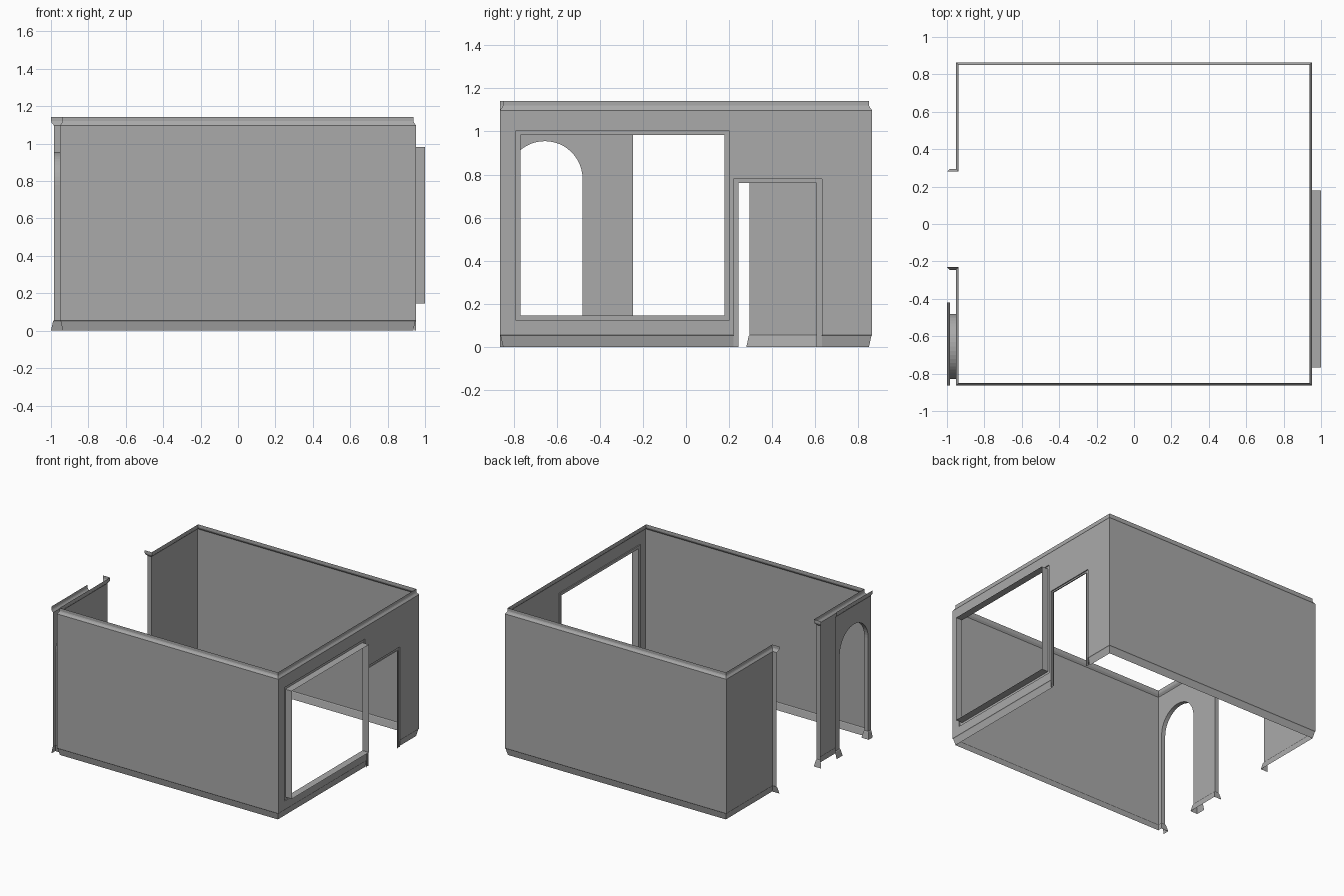
import bpy, bmesh, math
from mathutils import Vector

cube = bpy.data.objects.get("Cube")
if cube:
    bpy.data.objects.remove(cube, do_unlink=True)

grey = bpy.data.materials.new("plaster_grey")
grey.use_nodes = True
COLOUR = (0.4, 0.4, 0.4, 1)
grey.diffuse_color = COLOUR
grey.node_tree.nodes["Principled BSDF"].inputs["Base Color"].default_value = COLOUR

X, Y = 0.952, 0.864          # half size of the room
OUT = -0.985                 # outer plane of the openings on the -x side
BASE, TOP = 0.055, 1.098     # where the mouldings meet the wall
GAP_A, GAP_B = -0.245, 0.295  # wide gap in the -x wall
ARCH_A, ARCH_B = -0.83, -0.48
ARCH_END = -0.42


def make(name, polys):
    """One object from a list of polygons, welded."""
    bm = bmesh.new()
    for poly in polys:
        bm.faces.new([bm.verts.new(p) for p in poly])
    bmesh.ops.remove_doubles(bm, verts=bm.verts, dist=0.0002)
    me = bpy.data.meshes.new(name)
    bm.to_mesh(me)
    bm.free()
    me.materials.append(grey)
    ob = bpy.data.objects.new(name, me)
    bpy.context.collection.objects.link(ob)
    return ob


def loft(name, rings, closed=False):
    """Quads between successive rings of points."""
    n = len(rings[0])
    polys = []
    for a, b in zip(rings, rings[1:]):
        for i in range(n if closed else n - 1):
            j = (i + 1) % n
            polys.append((a[i], a[j], b[j], b[i]))
    return make(name, polys)


def offset(path, d):
    """Move a plan path to its left by d with mitred corners."""
    pts = [Vector(p) for p in path]
    dirs = [(b - a).normalized() for a, b in zip(pts, pts[1:])]
    sides = [Vector((-v.y, v.x)) for v in dirs]
    out = []
    for i, p in enumerate(pts):
        a, b = sides[max(i - 1, 0)], sides[min(i, len(sides) - 1)]
        out.append(p + (a + b) * d / (1 + a.dot(b)))
    return out


def sweep(name, path, profile, head=0, tail=0):
    """Sweep (offset, height) points along a path; head/tail points only shape the mitre."""
    rings = []
    for d, z in profile:
        ring = offset(path, d)[head:len(path) - tail]
        rings.append([(p.x, p.y, z) for p in ring])
    return loft(name, rings)


# Plain walls
wall = [(0, BASE), (0, TOP)]
sweep("front_wall", [(-X, -Y), (X, -Y)], wall)
sweep("back_wall", [(X, Y), (-X, Y), (-X, GAP_B), (OUT, GAP_B)], wall)
sweep("gap_jamb", [(OUT, GAP_A), (-X, GAP_A)], wall)

# Window and door wall, as panels around the openings
WY0, WY1, WZ0, WZ1 = -0.79, 0.20, 0.123, 1.005
DY0, DY1, DZ = 0.22, 0.63, 0.78
panels = [(-Y, WY0, BASE, TOP), (WY0, WY1, BASE, WZ0), (WY0, WY1, WZ1, TOP),
          (WY1, DY0, BASE, TOP), (DY0, DY1, DZ, TOP), (DY1, Y, BASE, TOP)]
make("window_wall", [[(X, a, c), (X, b, c), (X, b, d), (X, a, d)] for a, b, c, d in panels])


def rect(x, inset):
    a, b, c, d = WY0 + inset, WY1 - inset, WZ0 + inset, WZ1 - inset
    return [(x, a, c), (x, b, c), (x, b, d), (x, a, d)]


def door_loop(x, inset):
    a, b, t = DY0 + inset, DY1 - inset, DZ - inset * 0.8
    return [(x, a, 0), (x, a, t), (x, b, t), (x, b, 0)]


TRIM = X - 0.008
loft("window_frame", [rect(X, 0), rect(TRIM, 0), rect(TRIM, 0.022), rect(1.0, 0.022)], True)
loft("door_frame", [door_loop(X, 0), door_loop(TRIM, 0),
                    door_loop(TRIM, 0.024), door_loop(X, 0.024)])

# Arched opening: two sheets joined by a reveal
radius = (ARCH_B - ARCH_A) / 2
middle = (ARCH_A + ARCH_B) / 2
SPRING, STEPS = 0.78, 24


def arch(x):
    pts = [(x, ARCH_A, BASE)]
    for i in range(STEPS + 1):
        t = math.pi * (1 - i / STEPS)
        pts.append((x, middle + radius * math.cos(t), SPRING + radius * math.sin(t)))
    return pts + [(x, ARCH_B, BASE)]


def arch_sheet(name, x, end):
    make(name, [arch(x) + [(x, end, BASE), (x, end, TOP), (x, -Y, TOP), (x, -Y, BASE)]])


arch_sheet("arch_inner_wall", -X, GAP_A)
arch_sheet("arch_outer_wall", OUT, ARCH_END)
loft("arch_reveal", [arch(-X), arch(OUT)])

# Skirting, turning into each opening
skirting = [(0, BASE), (0.004, 0.05), (0.015, 0)]
sweep("skirting_front", [(OUT, -Y), (OUT, ARCH_A), (-X, ARCH_A), (-X, -Y), (X, -Y), (X, DY0)],
      skirting)
sweep("skirting_back", [(X, DY1), (X, Y), (-X, Y), (-X, GAP_B), (OUT, GAP_B), (OUT, GAP_B + 0.1)],
      skirting, tail=1)
sweep("skirting_pier", [(OUT, GAP_A - 0.1), (OUT, GAP_A), (-X, GAP_A), (-X, ARCH_B),
                        (OUT, ARCH_B), (OUT, ARCH_END)], skirting, head=1)

# Cornice
cornice = [(0, TOP), (0.011, 1.112), (0.014, 1.12), (0.014, 1.142)]
sweep("cornice", [(OUT, GAP_A - 0.1), (OUT, GAP_A), (-X, GAP_A), (-X, -Y), (X, -Y), (X, Y),
                  (-X, Y), (-X, GAP_B), (OUT, GAP_B), (OUT, GAP_B + 0.1)],
      cornice, head=1, tail=1)
sweep("cornice_outer", [(OUT, -Y), (OUT, ARCH_END)], cornice)
